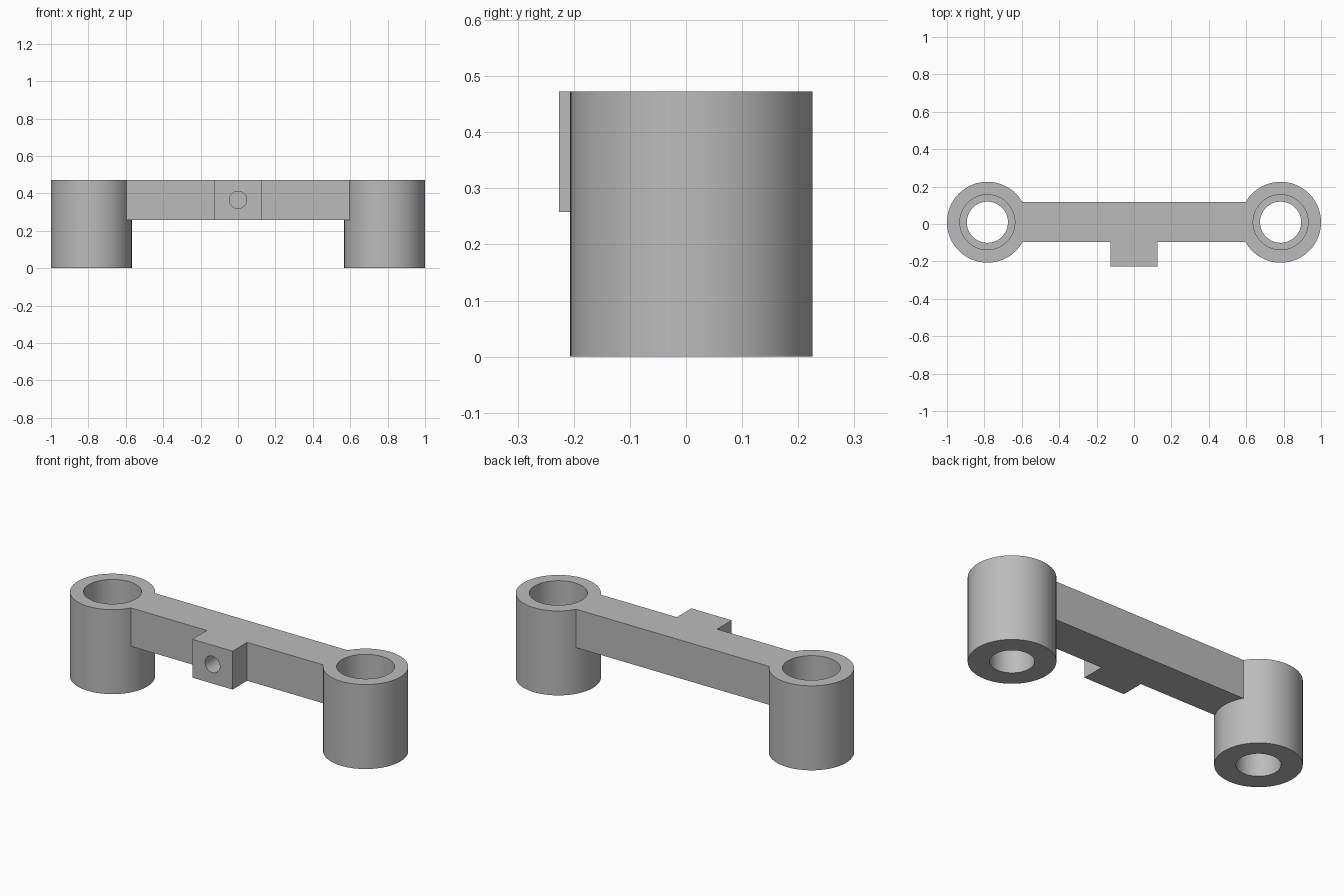
import bpy
import math

old = bpy.data.objects.get("Cube")
if old:
    bpy.data.objects.remove(old, do_unlink=True)

TOP = 0.473          # shared top height
BAR_Z = 0.258        # underside of bar and boss
POST_X, POST_Y = 0.784, 0.0095
SEAT_Z = 0.215       # step between the wide and narrow bores

grey = bpy.data.materials.new("plain_grey")
grey.use_nodes = True
grey.diffuse_color = (0.5, 0.5, 0.5, 1)
grey.node_tree.nodes["Principled BSDF"].inputs["Base Color"].default_value = (0.5, 0.5, 0.5, 1)


def cylinder(name, radius, x, y, z0, z1, sides=96):
    bpy.ops.mesh.primitive_cylinder_add(vertices=sides, radius=radius, depth=z1 - z0,
                                        location=(x, y, (z0 + z1) / 2))
    ob = bpy.context.object
    ob.name = name
    ob.data.materials.append(grey)
    return ob


def box(name, x0, x1, y0, y1, z0, z1):
    bpy.ops.mesh.primitive_cube_add(size=1, location=((x0 + x1) / 2, (y0 + y1) / 2, (z0 + z1) / 2))
    ob = bpy.context.object
    ob.name = name
    ob.scale = (x1 - x0, y1 - y0, z1 - z0)
    bpy.ops.object.transform_apply(location=False, rotation=False, scale=True)
    ob.data.materials.append(grey)
    return ob


def combine(target, tool, operation):
    mod = target.modifiers.new(operation.lower(), "BOOLEAN")
    mod.operation = operation
    mod.solver = "EXACT"
    mod.object = tool
    bpy.context.view_layer.objects.active = target
    bpy.ops.object.modifier_apply(modifier=mod.name)
    bpy.data.objects.remove(tool, do_unlink=True)


# Connecting bar with the front boss
bracket = box("bracket_body", -0.61, 0.61, -0.097, 0.118, BAR_Z, TOP)
combine(bracket, box("front_boss", -0.125, 0.125, -0.226, 0, BAR_Z, TOP), "UNION")

# End posts with stepped bores
for side in (-1, 1):
    x = side * POST_X
    combine(bracket, cylinder("post", 0.216, x, POST_Y, 0, TOP), "UNION")
    combine(bracket, cylinder("narrow_bore", 0.11, x, POST_Y, -0.1, TOP + 0.1), "DIFFERENCE")
    combine(bracket, cylinder("wide_bore", 0.147, x, POST_Y, SEAT_Z, TOP + 0.1), "DIFFERENCE")

# Blind hole in the boss face
hole = cylinder("boss_hole", 0.046, 0, 0, -0.15, 0.15, 48)
hole.rotation_euler.x = math.pi / 2
hole.location = (0, -0.15, (BAR_Z + TOP) / 2)
combine(bracket, hole, "DIFFERENCE")

# Smooth round walls, crisp edges
bpy.ops.object.select_all(action="DESELECT")
bracket.select_set(True)
bpy.context.view_layer.objects.active = bracket
bpy.ops.object.shade_smooth_by_angle(angle=math.radians(30))
